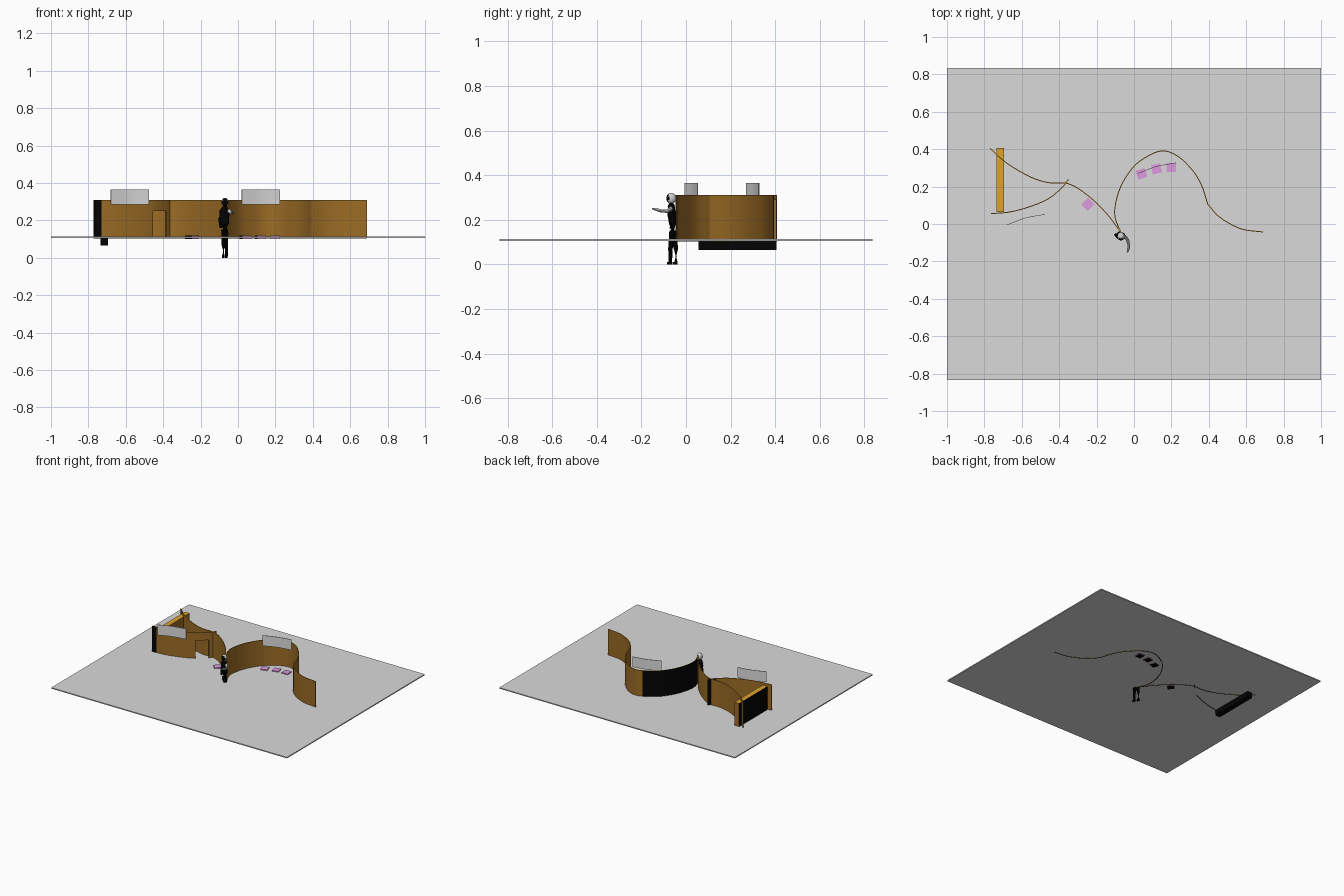
import bpy, bmesh, math
from mathutils import Vector, Matrix

if "Cube" in bpy.data.objects:
    bpy.data.objects.remove(bpy.data.objects["Cube"])

def mat(name, r, g, b):
    m = bpy.data.materials.new(name)
    m.diffuse_color = (r, g, b, 1)
    m.use_nodes = True
    m.node_tree.nodes["Principled BSDF"].inputs["Base Color"].default_value = m.diffuse_color
    return m

WOOD = mat("wood_brown", .33, .15, .018)
ORANGE = mat("bright_orange", .74, .36, .03)
BLACK = mat("black", .001, .001, .001)
GREY = mat("floor_grey", .70, .70, .70)
SIGN = mat("sign_grey", .70, .70, .70)
PINK = mat("pink", .74, .32, .74)
SKIN = mat("figure_grey", .62, .62, .62)

def finish(name, bm, mats, smooth=False):
    bmesh.ops.recalc_face_normals(bm, faces=bm.faces)
    me = bpy.data.meshes.new(name)
    bm.to_mesh(me)
    bm.free()
    for m in mats:
        me.materials.append(m)
    ob = bpy.data.objects.new(name, me)
    bpy.context.collection.objects.link(ob)
    if smooth:
        bpy.ops.object.select_all(action='DESELECT')
        ob.select_set(True)
        bpy.context.view_layer.objects.active = ob
        bpy.ops.object.shade_smooth_by_angle(angle=math.radians(35))
    return ob

def box(name, centre, size, mats, rot=0, rule=None):
    bm = bmesh.new()
    bmesh.ops.create_cube(bm, size=1, matrix=Matrix.Translation(centre)
                          @ Matrix.Rotation(rot, 4, 'Z') @ Matrix.Diagonal((*size, 1)))
    bm.normal_update()
    if rule:
        for f in bm.faces:
            f.material_index = rule(f.normal)
    return finish(name, bm, mats)

def smooth_path(pts, n=6):
    """Catmull-Rom curve through plan points."""
    p = [Vector(q) for q in pts]
    p = [2 * p[0] - p[1]] + p + [2 * p[-1] - p[-2]]
    out = []
    for i in range(1, len(p) - 2):
        a, b, c, d = p[i - 1:i + 3]
        for k in range(n):
            t = k / n
            out.append(.5 * (2 * b + (c - a) * t + (2 * a - 5 * b + 4 * c - d) * t * t
                             + (3 * b - a - 3 * c + d) * t ** 3))
    return out + [p[-2]]

def wall(name, path, z0, z1, mats, thick=.005, rule=None):
    """Thin curved wall; rule(side, x) gives the material of each face."""
    bm = bmesh.new()
    rows = []
    sides = ("left", "top", "right", "bottom")
    for i, p in enumerate(path):
        d = (path[min(i + 1, len(path) - 1)] - path[max(i - 1, 0)]).normalized()
        off = Vector((-d.y, d.x)) * thick / 2
        l, r = p + off, p - off
        rows.append([bm.verts.new((q.x, q.y, z)) for q, z in ((l, z0), (l, z1), (r, z1), (r, z0))])
    for a, b in zip(rows, rows[1:]):
        for k, side in enumerate(sides):
            f = bm.faces.new((a[k], b[k], b[(k + 1) % 4], a[(k + 1) % 4]))
            if rule:
                f.material_index = int(rule(side, (a[0].co.x + b[0].co.x) / 2))
    bm.faces.new(rows[0])
    bm.faces.new(rows[-1])
    return finish(name, bm, mats, True)

# Floor plate
box("floor", (0, 0, .109), (2, 1.67, .008), [GREY])

# Curved walls: brown, orange top edge, black underside and some black backs
Z0, Z1 = .103, .31
WM = [WOOD, BLACK, ORANGE]

def faces(black):
    def rule(side, x):
        if side == "top":
            return 2
        return side == "bottom" or black(side, x)
    return rule

PLAIN = faces(lambda s, x: False)
back = smooth_path([(-.77, .405), (-.68, .325), (-.55, .25), (-.45, .22), (-.35, .215),
                    (-.25, .155), (-.15, .06), (-.07, -.045)])
wall("back_left_wall", back, Z0, Z1, WM, rule=faces(lambda s, x: s == "right" and x < -.735))

ring = smooth_path([(-.07, -.045), (-.1, .03), (-.1, .1), (-.075, .19), (-.03, .27), (.03, .335),
                    (.14, .39), (.23, .365), (.31, .29), (.36, .21), (.395, .105)])
wall("round_wall", ring, Z0, Z1, WM, rule=faces(lambda s, x: s == "left" and x < .11))
wall("tail_wall", smooth_path([(.395, .105), (.46, .035), (.57, -.025), (.69, -.043)]), Z0, Z1, WM, rule=PLAIN)

# Front left wall with a doorway
front = smooth_path([(-.765, .055), (-.66, .065), (-.55, .095), (-.455, .137),
                     (-.385, .195), (-.35, .24)])
i, j = 18, 24
wall("front_left_wall", front[:i + 1], Z0, Z1, WM, rule=faces(lambda s, x: s == "right" and x < -.73))
wall("door_lintel", front[i:j + 1], .25, Z1, WM, rule=PLAIN)
wall("door_end_wall", front[j:], Z0, Z1, WM, rule=faces(lambda s, x: s == "left"))

# Orange closing block on the far left, black below the floor
box("end_block", (-.715, .234, .2), (.04, .342, .182), [ORANGE, BLACK, WOOD],
    rule=lambda n: 1 if n.x < -.5 else 0 if n.z > .5 else 2)
box("end_block_base", (-.715, .23, .087), (.04, .35, .044), [BLACK])

# Curved signs
for k, (dx, dy) in enumerate([(0, 0), (.7, .275)]):
    pts = [(-.68 + dx, -.005 + dy), (-.58 + dx, .032 + dy), (-.475 + dx, .052 + dy)]
    wall(f"sign_{k + 1}", smooth_path(pts), .285, .365, [SIGN], .003)

# Pink floor tiles with black undersides and left edges
for k, (x, y, a) in enumerate([(-.247, .105, 45), (.04, .268, 18), (.12, .295, 12), (.2, .302, 0)]):
    box(f"tile_{k + 1}", (x, y, .111), (.05, .05, .018), [PINK, BLACK], math.radians(a),
        lambda n: int(n.z < -.5 or n.x < -.5))

# Standing figure
def limb(name, pts, radii, m, flat=1):
    """Tapered tube through points; flat squashes it along y."""
    bm = bmesh.new()
    rings = []
    n = 10
    for i, p in enumerate(pts):
        p = Vector(p)
        d = Vector(pts[min(i + 1, len(pts) - 1)]) - Vector(pts[max(i - 1, 0)])
        q = d.to_track_quat('Z', 'Y')
        ring = []
        for k in range(n):
            t = 2 * math.pi * k / n
            v = q @ Vector((radii[i] * math.cos(t), radii[i] * math.sin(t), 0))
            ring.append(bm.verts.new(p + Vector((v.x, v.y * flat, v.z))))
        rings.append(ring)
    for a, b in zip(rings, rings[1:]):
        for k in range(n):
            bm.faces.new((a[k], a[(k + 1) % n], b[(k + 1) % n], b[k]))
    bm.faces.new(rings[0])
    bm.faces.new(rings[-1])
    return finish(name, bm, [m], True)

for nm, x, y in (("left", -.062, -.07), ("right", -.078, -.045)):
    limb(f"{nm}_leg", [(x, y, .008), (x, y, .07), (x * .5 - .036, -.06, .15)], [.008, .010, .015], BLACK)
    box(f"{nm}_shoe", (x, y - .004, .005), (.014, .022, .01), [BLACK])
limb("torso", [(-.07, -.06, .13), (-.07, -.06, .18), (-.072, -.064, .23), (-.071, -.066, .262), (-.07, -.066, .28)],
     [.022, .021, .027, .022, .009], BLACK, .75)
limb("hanging_arm", [(-.093, -.062, .252), (-.098, -.058, .205), (-.092, -.068, .16)], [.009, .008, .006], BLACK)
limb("pointing_arm", [(-.052, -.066, .252), (-.034, -.085, .238), (-.027, -.115, .24)], [.010, .008, .007], SKIN)
limb("pointing_hand", [(-.027, -.115, .24), (-.03, -.133, .246), (-.036, -.152, .25)], [.007, .007, .003], SKIN)

# Head: dark face, grey elsewhere
bm = bmesh.new()
bmesh.ops.create_uvsphere(bm, u_segments=16, v_segments=10, radius=1,
                          matrix=Matrix.Translation((-.07, -.066, .296)) @ Matrix.Diagonal((.02, .022, .025, 1)))
bm.normal_update()
for f in bm.faces:
    f.material_index = int(f.normal.y < -.5)
finish("head", bm, [SKIN, BLACK], True)
